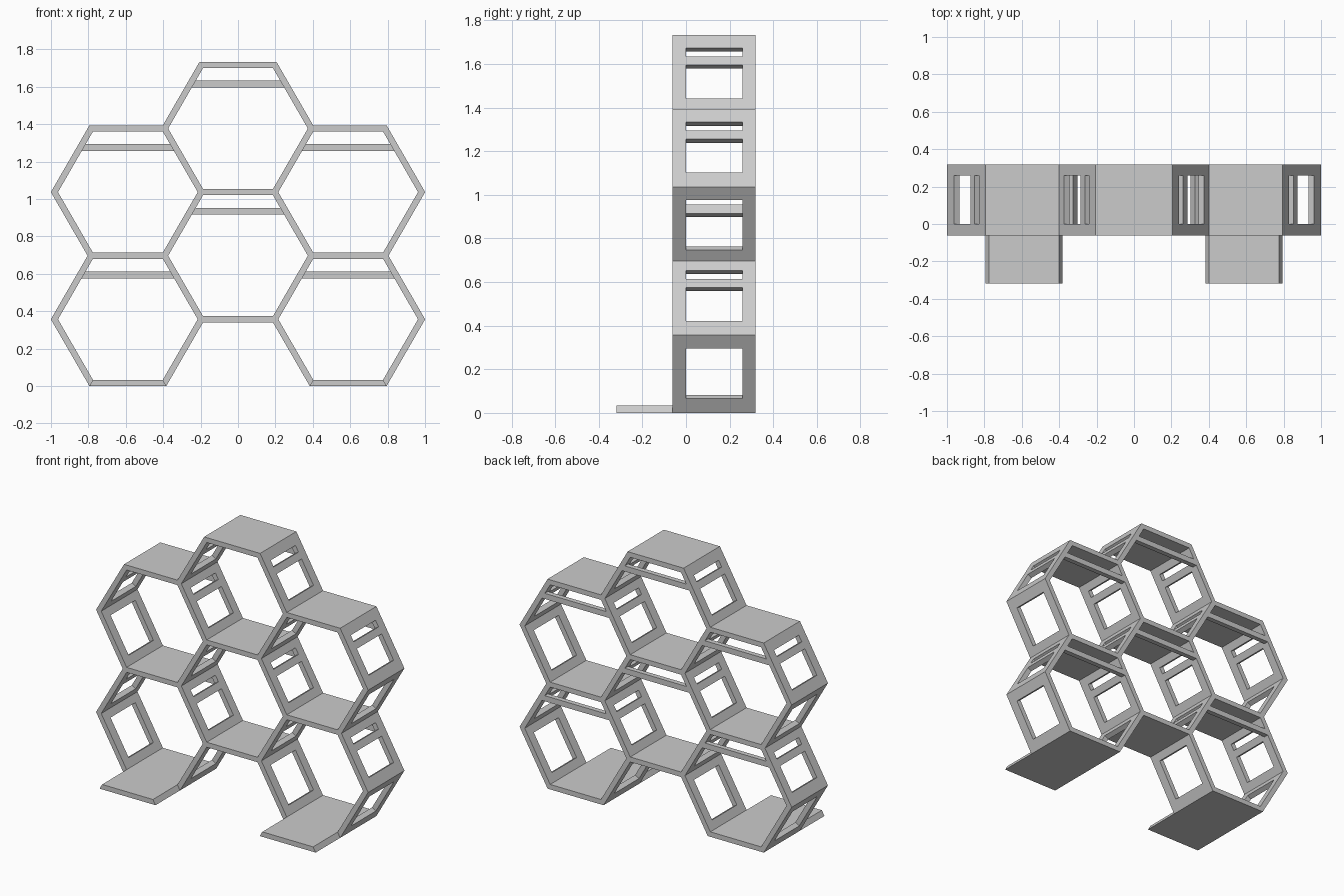
import bpy
import bmesh
from mathutils import Vector, Matrix

PITCH = 0.68                 # height from one cell to the next
T = 0.033                    # wall thickness
R = PITCH / 3 ** 0.5         # cell radius at the wall centreline
FRONT, BACK = -0.062, 0.319  # depth of the shelf
STEP_FRONT = -0.319          # front of the long bottom floors
WIN_Y = (0.0, 0.26)          # window depth range
WIN_S = (-0.13, 0.136)       # window range along a sloped wall
BAR_S = (0.046, 0.092)       # crossbar range along a sloped wall

cube = bpy.data.objects.get("Cube")
if cube:
    bpy.data.objects.remove(cube, do_unlink=True)

grey = bpy.data.materials.new("matte_grey")
grey.use_nodes = True
grey.diffuse_color = (0.6, 0.6, 0.6, 1)
grey.node_tree.nodes["Principled BSDF"].inputs["Base Color"].default_value = (0.6, 0.6, 0.6, 1)


def link(name, bm):
    bmesh.ops.recalc_face_normals(bm, faces=bm.faces)
    mesh = bpy.data.meshes.new(name)
    bm.to_mesh(mesh)
    bm.free()
    mesh.materials.append(grey)
    obj = bpy.data.objects.new(name, mesh)
    bpy.context.collection.objects.link(obj)
    return obj


def extrude_profile(name, points, y0, y1):
    """Solid with an x-z outline, running from y0 to y1."""
    bm = bmesh.new()
    face = bm.faces.new([bm.verts.new((p.x, y0, p.y)) for p in points])
    side = bmesh.ops.extrude_face_region(bm, geom=[face])["geom"]
    moved = [v for v in side if isinstance(v, bmesh.types.BMVert)]
    bmesh.ops.translate(bm, verts=moved, vec=(0, y1 - y0, 0))
    return link(name, bm)


def cut_windows(wall, centre, up, spans):
    """Cut rectangular openings at right angles through a sloped wall."""
    bm = bmesh.new()
    along = Vector((up.x, 0, up.y))
    across = Vector((0, 1, 0))
    turn = Matrix((across.cross(along), across, along)).transposed().to_4x4()
    for lo, hi in spans:
        mid = along * (lo + hi) / 2 + Vector((centre.x, sum(WIN_Y) / 2, centre.y))
        size = Matrix.Diagonal((4 * T, WIN_Y[1] - WIN_Y[0], hi - lo, 1))
        bmesh.ops.create_cube(bm, size=1, matrix=Matrix.Translation(mid) @ turn @ size)
    cutter = link("window_cutter", bm)
    cutter.hide_render = True
    mod = wall.modifiers.new("windows", "BOOLEAN")
    mod.operation, mod.solver, mod.object = "DIFFERENCE", "EXACT", cutter
    graph = bpy.context.evaluated_depsgraph_get()
    wall_mesh = bpy.data.meshes.new_from_object(wall.evaluated_get(graph))
    wall.modifiers.clear()
    wall.data = wall_mesh
    bpy.data.objects.remove(cutter, do_unlink=True)


def place(node):
    """Honeycomb grid node to x, z."""
    return Vector((node[0] * R / 2, node[1] * PITCH / 2 + (PITCH + T) / 2))


# Honeycomb layout: cells, their walls and how many walls meet at each node
cells = [(-3, 0), (-3, 2), (0, 1), (0, 3), (3, 0), (3, 2)]
corners = [(2, 0), (1, 1), (-1, 1), (-2, 0), (-1, -1), (1, -1)]
walls, barred = {}, set()
for cx, cz in cells:
    ring = [(cx + dx, cz + dz) for dx, dz in corners]
    for k in range(6):
        key = tuple(sorted((ring[k], ring[(k + 1) % 6])))
        walls.setdefault(key, []).append((cx, cz))
        if k in (0, 2):
            barred.add(key)


def wall_end(node, toward, normal, key):
    """Mitred outline at one end, from the +normal side to the -normal side."""
    n = place(node)
    back = T / 2 / 3 ** 0.5
    junction = sum(node in k for k in walls) == 3
    cell = place(walls[key][0])
    out = []
    for sign in (1, -1):
        inside = junction or (cell - n).dot(normal * sign) > 0
        out.append(n + normal * sign * T / 2 + toward * (-back if inside else back))
    if junction:
        out.insert(1, n)
    return out


# Floors, roofs and sloped side walls
for key in walls:
    a, b = sorted(key, key=lambda node: node[1])
    pa, pb = place(a), place(b)
    d = (pb - pa).normalized()
    nrm = Vector((-d.y, d.x))
    outline = wall_end(b, d, nrm, key) + wall_end(a, -d, -nrm, key)
    flat = a[1] == b[1]
    bottom = flat and a[1] == -1
    name = "bottom_floor" if bottom else "shelf_floor" if flat else "sloped_wall"
    wall = extrude_profile(name, outline, STEP_FRONT if bottom else FRONT, BACK)
    if not flat:
        spans = [WIN_S]
        if key in barred:
            spans = [(WIN_S[0], BAR_S[0]), (BAR_S[1], WIN_S[1])]
        cut_windows(wall, (pa + pb) / 2, d, spans)

# Rear crossbar near the top of every cell
inner = (PITCH - T) / 3 ** 0.5
for cell in cells:
    c = place(cell)
    lo, hi = 0.219, 0.256
    w_lo, w_hi = (inner - h / 3 ** 0.5 for h in (lo, hi))
    outline = [c + Vector(p) for p in ((-w_lo, lo), (w_lo, lo), (w_hi, hi), (-w_hi, hi))]
    extrude_profile("rear_crossbar", outline, BACK - T, BACK)
